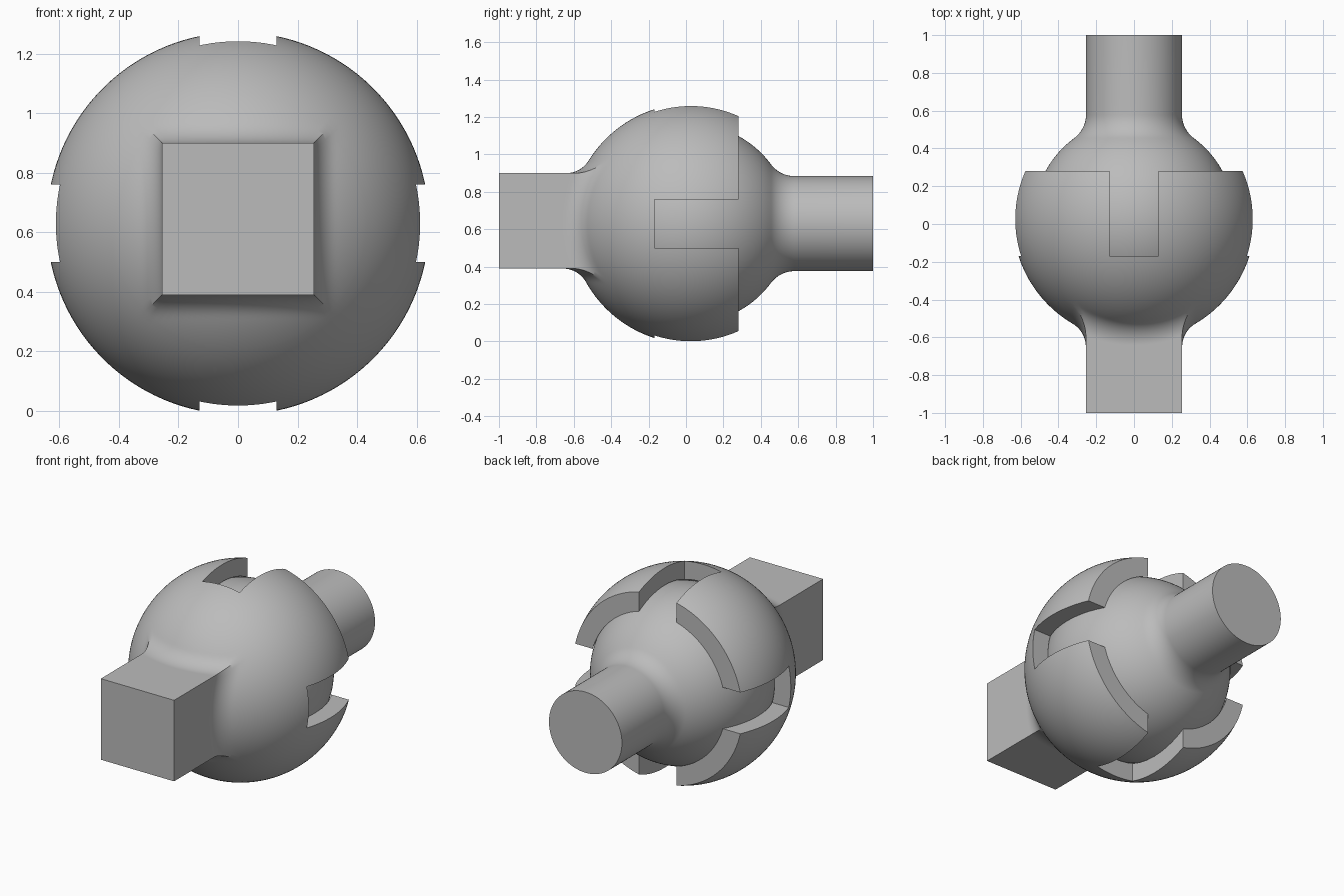
import bpy, bmesh, math
from mathutils import Vector

if "Cube" in bpy.data.objects:
    bpy.data.objects.remove(bpy.data.objects["Cube"])

CY, CZ = 0.026, 0.63          # joint centre
R_OUT, R_CAV, R_BALL = 0.642, 0.536, 0.533
RIM, SLOT_END, SLOT_HALF = 0.281, -0.169, 0.13
N = 128

grey = bpy.data.materials.new("plain_grey")
grey.diffuse_color = (0.5, 0.5, 0.5, 1)
grey.use_nodes = True
grey.node_tree.nodes["Principled BSDF"].inputs["Base Color"].default_value = grey.diffuse_color


def mesh_object(name, bm):
    bmesh.ops.recalc_face_normals(bm, faces=bm.faces[:])
    me = bpy.data.meshes.new(name)
    bm.to_mesh(me)
    bm.free()
    ob = bpy.data.objects.new(name, me)
    bpy.context.collection.objects.link(ob)
    me.materials.append(grey)
    return ob


def activate(ob):
    bpy.ops.object.select_all(action='DESELECT')
    ob.select_set(True)
    bpy.context.view_layer.objects.active = ob


def loft(name, rings):
    """Skin closed rings of equal length and cap both ends."""
    bm = bmesh.new()
    rows = [[bm.verts.new(p) for p in ring] for ring in rings]
    for a, b in zip(rows, rows[1:]):
        for i in range(N):
            j = (i + 1) % N
            bm.faces.new((a[i], a[j], b[j], b[i]))
    bm.faces.new(rows[0])
    bm.faces.new(rows[-1])
    return mesh_object(name, bm)


def cut(ob, cutter):
    mod = ob.modifiers.new("cut", 'BOOLEAN')
    mod.operation, mod.solver, mod.object = 'DIFFERENCE', 'EXACT', cutter
    cutter.hide_render = True
    activate(ob)
    bpy.ops.object.modifier_apply(modifier=mod.name)
    bpy.data.objects.remove(cutter)


# Socket outline: sphere blended into a square shank by a rolling fillet
FIL, HALF, SHIFT = 0.143, 0.255, 0.015


def limit(s, h):
    """Height of sphere, fillet or flat shank side at distance s."""
    rho = math.sqrt((R_OUT + FIL) ** 2 - (h + FIL) ** 2)
    if s >= rho:
        return h
    if s > rho * R_OUT / (R_OUT + FIL):
        return h + FIL - math.sqrt(FIL ** 2 - (rho - s) ** 2)
    return math.sqrt(R_OUT ** 2 - s * s)


def inside(x, y, z):
    sx, sz = math.hypot(y, z), math.hypot(x, y)
    return (abs(x) <= limit(sx, HALF) and z <= limit(sz, HALF + SHIFT)
            and -z <= limit(sz, HALF - SHIFT))


def socket_ring(y):
    ring = []
    for i in range(N):
        a = 2 * math.pi * i / N
        c, s = math.cos(a), math.sin(a)
        lo, hi = 0.0, 1.0
        for _ in range(30):
            m = (lo + hi) / 2
            if inside(m * c, y - CY, SHIFT + m * s):
                lo = m
            else:
                hi = m
        ring.append((lo * c, y, CZ + SHIFT + lo * s))
    return ring


ys = [-1.0] + [-0.665 + 0.215 * i / 28 for i in range(29)]
a0, a1 = math.asin((-0.45 - CY) / R_OUT), math.asin((RIM - CY) / R_OUT)
ys += [CY + R_OUT * math.sin(a0 + (a1 - a0) * i / 28) for i in range(1, 29)]
socket = loft("socket", [socket_ring(y) for y in ys])

# Round cavity in the socket
bm = bmesh.new()
bmesh.ops.create_uvsphere(bm, u_segments=96, v_segments=48, radius=R_CAV)
bmesh.ops.translate(bm, verts=bm.verts[:], vec=(0, CY, CZ))
cut(socket, mesh_object("cavity_cutter", bm))

# Crossed slots through the socket rim
for size in ((2 * SLOT_HALF, 2), (2, 2 * SLOT_HALF)):
    bm = bmesh.new()
    bmesh.ops.create_cube(bm, size=1)
    bmesh.ops.scale(bm, verts=bm.verts[:], vec=(size[0], 0.8, size[1]))
    bmesh.ops.translate(bm, verts=bm.verts[:], vec=(0, SLOT_END + 0.4, CZ))
    cut(socket, mesh_object("slot_cutter", bm))

# Ball with a filleted round stem, as a turned profile (y, radius)
STEM, START = 0.254, 0.554
f = (START ** 2 + STEM ** 2 - R_BALL ** 2) / (2 * (R_BALL - STEM))
tangent = math.atan2(STEM + f, START)
profile = []
for i in range(49):
    a = math.pi - 0.02 + (tangent - math.pi + 0.02) * i / 48
    profile.append((R_BALL * math.cos(a), R_BALL * math.sin(a)))
for i in range(1, 17):
    a = math.pi + tangent + (1.5 * math.pi - math.pi - tangent) * i / 16
    profile.append((START + f * math.cos(a), STEM + f + f * math.sin(a)))
profile.append((1.0 - CY, STEM))
ball = loft("ball_stem", [
    [(r * math.cos(2 * math.pi * i / N), CY + y, CZ + r * math.sin(2 * math.pi * i / N))
     for i in range(N)] for y, r in profile])

for ob in (socket, ball):
    activate(ob)
    bpy.ops.object.shade_smooth_by_angle(angle=math.radians(30))
